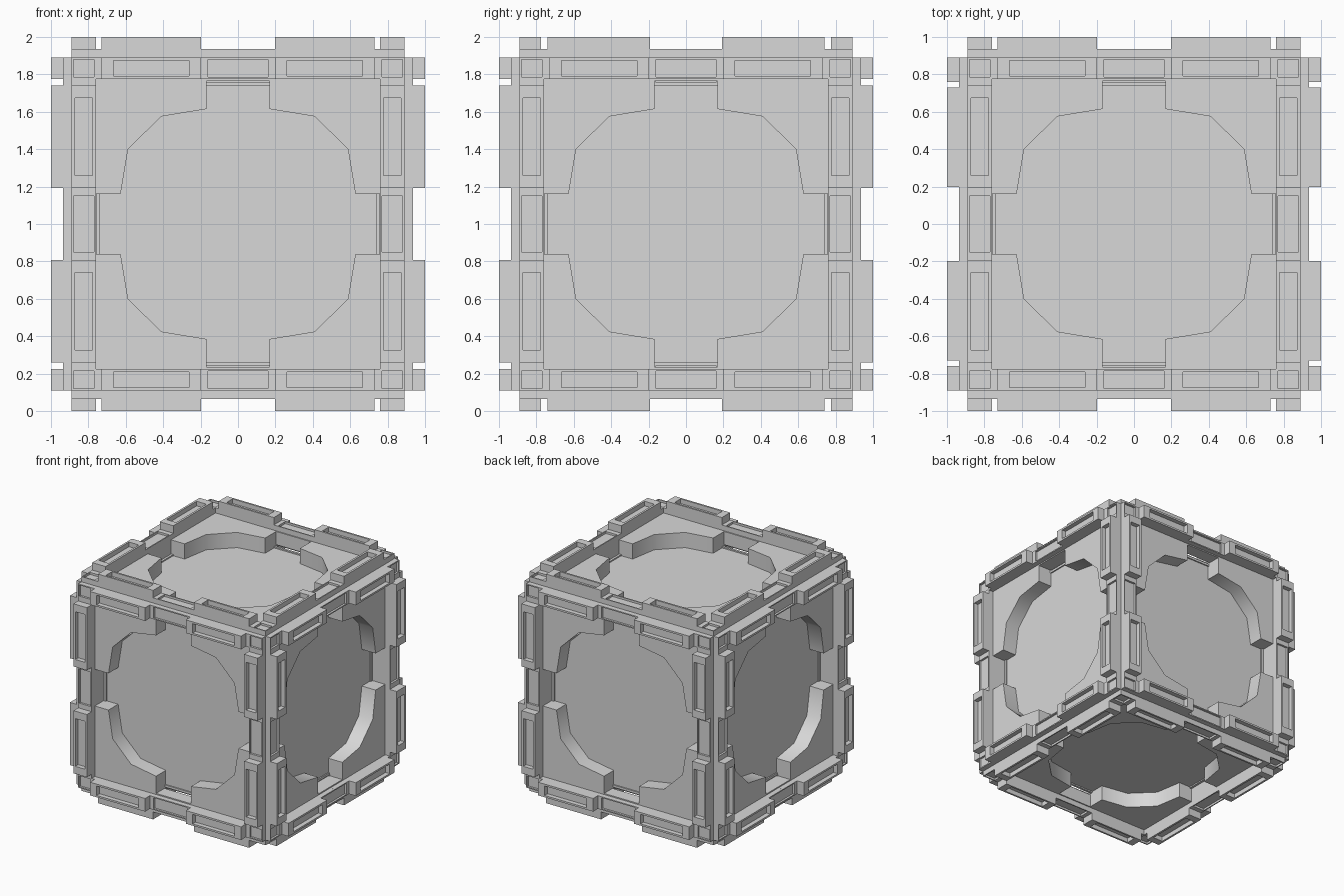
import bpy, bmesh, math
from mathutils import Matrix, Vector

if "Cube" in bpy.data.objects:
    bpy.data.objects.remove(bpy.data.objects["Cube"])

grey = bpy.data.materials.new("panel_grey")
grey.diffuse_color = (0.69, 0.69, 0.69, 1)
grey.use_nodes = True
grey.node_tree.nodes["Principled BSDF"].inputs["Base Color"].default_value = grey.diffuse_color

# Six faces: horizontal axis, vertical axis, outward axis
X, Y, Z = Vector((1, 0, 0)), Vector((0, 1, 0)), Vector((0, 0, 1))
FACES = [("front", X, Z, -Y), ("back", -X, Z, Y), ("right", Y, Z, X),
         ("left", -Y, Z, -X), ("top", X, Y, Z), ("bottom", X, -Y, -Z)]


def add_box(bm, u0, u1, v0, v1, w0, w1):
    """Box between two corners; returns its outward (+w) face."""
    m = Matrix.LocRotScale(Vector(((u0 + u1) / 2, (v0 + v1) / 2, (w0 + w1) / 2)),
                           None, Vector((u1 - u0, v1 - v0, w1 - w0)))
    verts = bmesh.ops.create_cube(bm, size=1, matrix=m)["verts"]
    faces = {f for v in verts for f in v.link_faces}
    return max(faces, key=lambda f: f.calc_center_median().z)


def sink(bm, face, margin, depth, end_margin):
    """Sunken rectangle in a face, with its own margins along and across."""
    c = face.calc_center_median()
    us = [v.co.x for v in face.verts]
    vs = [v.co.y for v in face.verts]
    hu, hv = (max(us) - min(us)) / 2, (max(vs) - min(vs)) / 2
    mu, mv = (end_margin, margin) if hu > hv else (margin, end_margin)
    bmesh.ops.inset_region(bm, faces=[face], thickness=0.005)

    def fit(w):
        for v in face.verts:
            v.co = (c.x + (hu - mu) * (1 if v.co.x > c.x else -1),
                    c.y + (hv - mv) * (1 if v.co.y > c.y else -1), w)
    fit(c.z)
    bmesh.ops.inset_region(bm, faces=[face], thickness=0.002)
    fit(c.z - depth)


def finish(name, bm, u, v, w, smooth=False):
    """Turn a part drawn flat onto its side of the cube."""
    m = Matrix((u, v, w)).transposed().to_4x4()
    m.translation = Z
    bm.transform(m)
    bmesh.ops.recalc_face_normals(bm, faces=bm.faces)
    mesh = bpy.data.meshes.new(name)
    bm.to_mesh(mesh)
    bm.free()
    mesh.materials.append(grey)
    ob = bpy.data.objects.new(name, mesh)
    bpy.context.collection.objects.link(ob)
    if smooth:
        bpy.ops.object.select_all(action='DESELECT')
        ob.select_set(True)
        bpy.context.view_layer.objects.active = ob
        bpy.ops.object.shade_smooth_by_angle(angle=math.radians(45))


OUT, IN_U, IN_V = 0.89, 0.76, 0.775     # frame outline and inner edges
BASE, RIM, PAD = 0.915, 0.935, 1.0      # frame levels
PLATE, FLOOR = 0.89, 0.757              # corner plates and recess floor

for side, u, v, w in FACES:
    # Square frame bars
    bm = bmesh.new()
    for s in (-1, 1):
        a, b = sorted((s * IN_V, s * OUT))
        add_box(bm, -OUT, OUT, a, b, 0.765, BASE)
        a, b = sorted((s * IN_U, s * OUT))
        add_box(bm, a, b, -IN_V, IN_V, 0.765, BASE)
    finish(side + "_frame", bm, u, v, w)

    # Rim tiles on the bars: sunken corner and centre tiles, plain ones below the pads
    bm = bmesh.new()
    for s in (-1, 1):
        v0, v1 = sorted((s * IN_V, s * OUT))
        u0, u1 = sorted((s * IN_U, s * OUT))
        sink(bm, add_box(bm, -0.195, 0.195, v0, v1, BASE, RIM), 0.01, 0.018, 0.035)
        sink(bm, add_box(bm, u0, u1, -0.195, 0.195, BASE, RIM), 0.01, 0.018, 0.045)
        for t in (-1, 1):
            a, b = sorted((t * IN_U, t * OUT))
            sink(bm, add_box(bm, a, b, v0, v1, BASE, RIM), 0.01, 0.018, 0.01)
            a, b = sorted((t * 0.195, t * IN_U))
            add_box(bm, a, b, v0, v1, BASE, RIM)
            a, b = sorted((t * 0.195, t * IN_V))
            add_box(bm, u0, u1, a, b, BASE, RIM)
    finish(side + "_rim_tiles", bm, u, v, w)

    # Raised pads with sunken centres
    bm = bmesh.new()
    for s in (-1, 1):
        for t in (-1, 1):
            a, b = sorted((t * 0.197, t * 0.73))
            v0, v1 = sorted((s * IN_V, s * OUT))
            u0, u1 = sorted((s * IN_U, s * OUT))
            sink(bm, add_box(bm, a, b, v0, v1, RIM, PAD), 0.016, 0.04, 0.065)
            a, b = sorted((t * 0.193, t * 0.74))
            sink(bm, add_box(bm, u0, u1, a, b, RIM, PAD), 0.018, 0.04, 0.065)
    finish(side + "_raised_pads", bm, u, v, w)

    # Four corner plates around the eight-sided recess
    bm = bmesh.new()
    outline = [(0.168, 0.615), (0.41, 0.575), (0.588, 0.4), (0.628, 0.16),
               (0.77, 0.16), (0.77, 0.785), (0.168, 0.785)]
    for s in (-1, 1):
        for t in (-1, 1):
            f = bm.faces.new([bm.verts.new((s * x, t * y, PLATE)) for x, y in outline])
            ext = bmesh.ops.extrude_face_region(bm, geom=[f], use_keep_orig=True)["geom"]
            for g in ext:
                if isinstance(g, bmesh.types.BMVert):
                    g.co.z = FLOOR - 0.005
    finish(side + "_corner_plates", bm, u, v, w, smooth=True)

    # Recess floor
    bm = bmesh.new()
    add_box(bm, -0.768, 0.768, -0.768, 0.768, FLOOR - 0.02, FLOOR)
    finish(side + "_recess_floor", bm, u, v, w)
